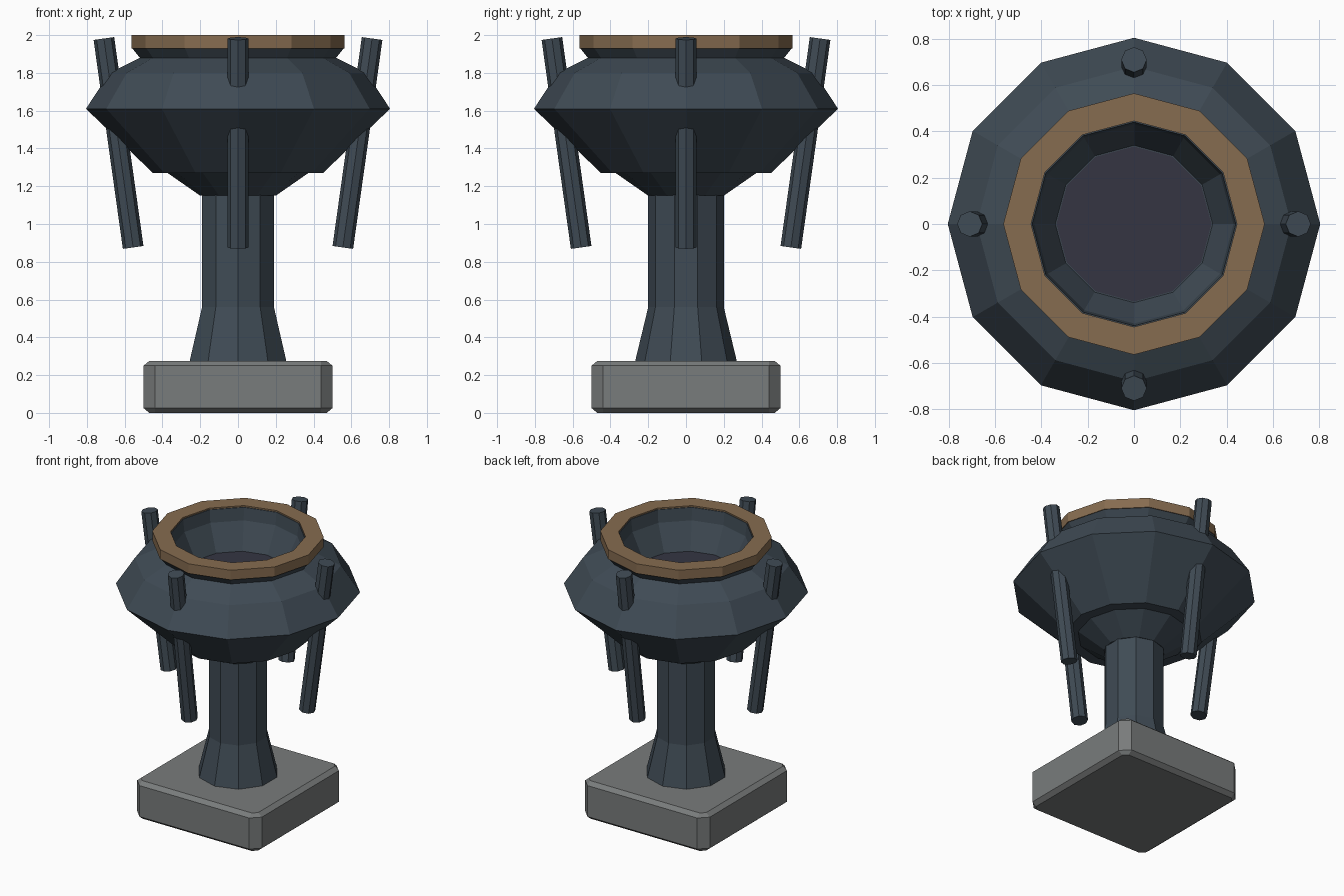
import bpy, bmesh, math
from mathutils import Vector

if "Cube" in bpy.data.objects:
    bpy.data.objects.remove(bpy.data.objects["Cube"])


def material(name, rgb):
    m = bpy.data.materials.new(name)
    m.diffuse_color = (*rgb, 1)
    m.use_nodes = True
    m.node_tree.nodes["Principled BSDF"].inputs["Base Color"].default_value = m.diffuse_color
    return m


IRON = material("dark_iron", (0.05, 0.07, 0.09))
BRONZE = material("bronze", (0.24, 0.15, 0.08))
STONE = material("stone", (0.19, 0.2, 0.2))
ASH = material("ash", (0.035, 0.036, 0.055))


def loft(name, rings, mat, closed=False):
    """Skin a list of equal-length point rings; cap the ends or close the loop."""
    bm = bmesh.new()
    vs = [[bm.verts.new(p) for p in ring] for ring in rings]
    n = len(vs[0])
    pairs = list(zip(vs, vs[1:])) + ([(vs[-1], vs[0])] if closed else [])
    for a, b in pairs:
        for i in range(n):
            j = (i + 1) % n
            bm.faces.new((a[i], a[j], b[j], b[i]))
    if not closed:
        bm.faces.new(vs[0][::-1])
        bm.faces.new(vs[-1])
    bmesh.ops.recalc_face_normals(bm, faces=bm.faces)
    me = bpy.data.meshes.new(name)
    bm.to_mesh(me)
    bm.free()
    me.materials.append(mat)
    ob = bpy.data.objects.new(name, me)
    bpy.context.collection.objects.link(ob)
    return ob


def circle(r, z, n):
    # first vertex lies on the +y axis
    return [(r * math.sin(math.tau * i / n), r * math.cos(math.tau * i / n), z)
            for i in range(n)]


def lathe(name, profile, n, mat, closed=False):
    return loft(name, [circle(r, z, n) for r, z in profile], mat, closed)


def cut_square(h, c, z):
    k = h - c
    return [(h, -k, z), (h, k, z), (k, h, z), (-k, h, z),
            (-h, k, z), (-h, -k, z), (-k, -h, z), (k, -h, z)]


# Chamfered stone plinth
loft("plinth", [cut_square(0.47, 0.03, 0), cut_square(0.5, 0.06, 0.025),
                cut_square(0.5, 0.06, 0.25), cut_square(0.47, 0.03, 0.275)], STONE)

# Ten-sided column with flared foot
lathe("column", [(0.27, 0.27), (0.2, 0.56), (0.2, 1.16)], 10, IRON)

# Collar under the bowl
lathe("collar", [(0.2, 1.15), (0.38, 1.275)], 12, IRON)

# Hollow bowl, outside then inside
lathe("bowl", [(0.45, 1.27), (0.805, 1.61), (0.68, 1.8), (0.52, 1.88),
               (0.56, 1.93), (0.56, 1.99), (0.44, 1.99), (0.43, 1.9),
               (0.34, 1.715)], 12, IRON)

# Bronze rim ring
lathe("rim", [(0.565, 1.93), (0.565, 2.0), (0.445, 2.0), (0.445, 1.93)],
      12, BRONZE, closed=True)

# Ash bed at the bottom of the bowl
lathe("ash_bed", [(0.335, 1.70), (0.335, 1.72)], 12, ASH)

# Four slanted rods piercing the bowl
low, high = Vector((0.555, 0, 0.876)), Vector((0.71, 0, 1.982))
axis = high - low
for i, side in enumerate(("right", "back", "left", "front")):
    rod = lathe(side + "_rod", [(0.055, -axis.length / 2), (0.055, axis.length / 2)], 8, IRON)
    a = i * math.pi / 2
    mid = (low + high) / 2
    rod.location = (mid.x * math.cos(a), mid.x * math.sin(a), mid.z)
    rod.rotation_euler = (0, math.atan2(axis.x, axis.z), a)
